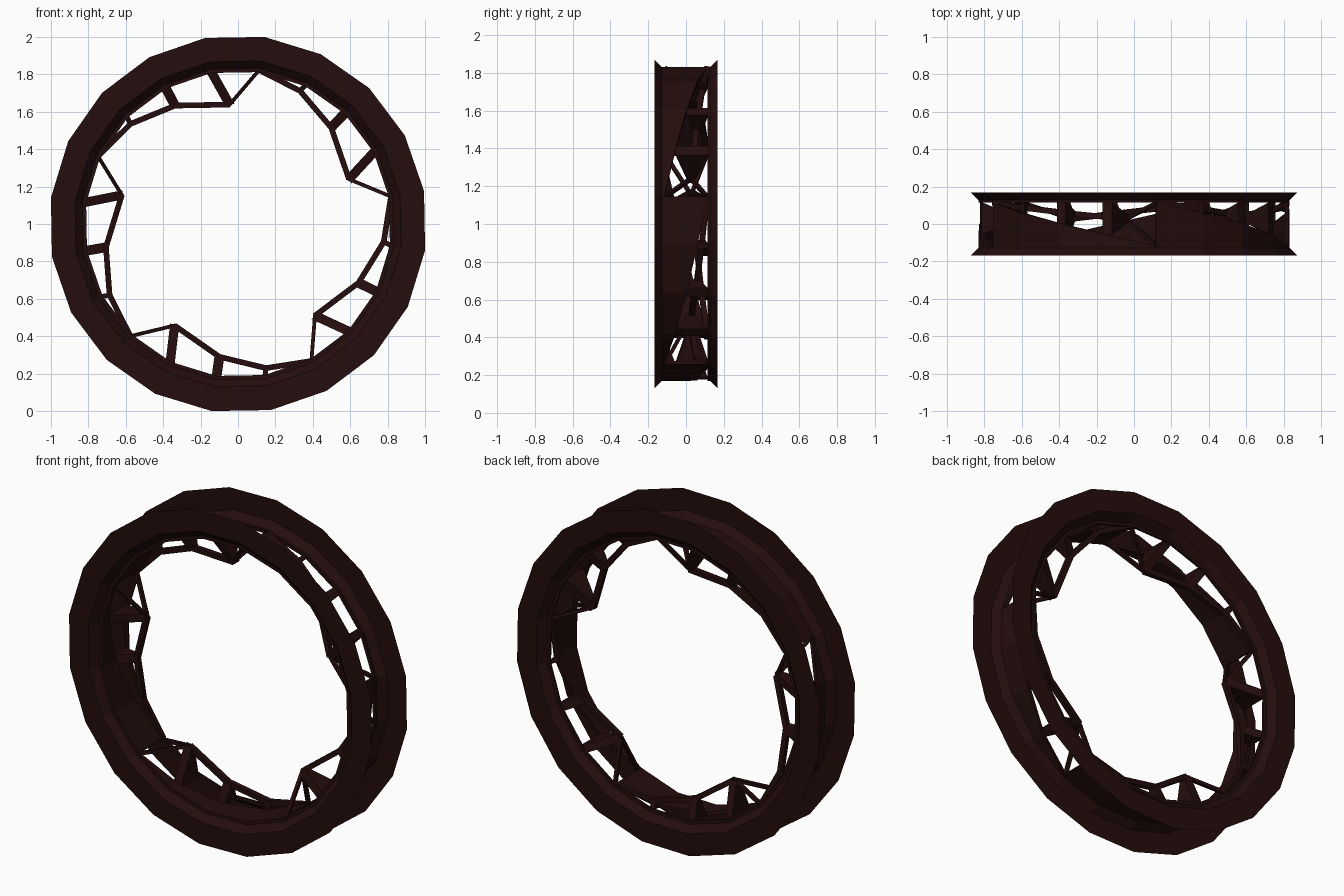
import bpy, bmesh, math
from mathutils import Vector

if "Cube" in bpy.data.objects:
    bpy.data.objects.remove(bpy.data.objects["Cube"])

STEP, START = 18, 10      # 20-sided ring, first corner at 10 degrees
mat = bpy.data.materials.new("dark red brown")
mat.diffuse_color = (0.018, 0.004, 0.004, 1)
mat.use_nodes = True
mat.node_tree.nodes["Principled BSDF"].inputs["Base Color"].default_value = mat.diffuse_color

def pt(r, deg, y):
    a = math.radians(deg)
    return Vector((r * math.cos(a), y, 1 + r * math.sin(a)))

def finish(bm, name):
    bmesh.ops.remove_doubles(bm, verts=bm.verts, dist=1e-5)
    bmesh.ops.recalc_face_normals(bm, faces=bm.faces)
    me = bpy.data.meshes.new(name)
    bm.to_mesh(me)
    bm.free()
    me.materials.append(mat)
    ob = bpy.data.objects.new(name, me)
    bpy.context.collection.objects.link(ob)
    return ob

def face(bm, pts):
    bm.faces.new([bm.verts.new(p) for p in pts])

def prism(bm, a, b):
    # solid between two matching polygons
    va, vb = [bm.verts.new(p) for p in a], [bm.verts.new(p) for p in b]
    bm.faces.new(va)
    bm.faces.new(vb[::-1])
    for i in range(len(a)):
        j = (i + 1) % len(a)
        bm.faces.new((va[i], vb[i], vb[j], va[j]))

def rod(bm, a, b, w=0.024):
    d = (b - a).normalized()
    s = d.cross(Vector((0, 1, 0))).normalized()
    t = d.cross(s)
    corners = [(s * i + t * j) * w / 2 for i, j in ((-1, -1), (1, -1), (1, 1), (-1, 1))]
    prism(bm, [a + c for c in corners], [b + c for c in corners])

# thin side flanges with inner bevel
for name, s in (("front_flange", -1), ("back_flange", 1)):
    bm = bmesh.new()
    prof = [(1.01, 0.168), (0.88, 0.168), (0.84, 0.128)]
    for k in range(20):
        a0, a1 = START + k * STEP, START + (k + 1) * STEP
        for (r0, y0), (r1, y1) in zip(prof, prof[1:]):
            face(bm, [pt(r0, a0, s * y0), pt(r0, a1, s * y0),
                      pt(r1, a1, s * y1), pt(r1, a0, s * y1)])
    finish(bm, name)

# channel floor with five tapering triangular openings
edge = [-0.115, -0.056, 0.002, 0.06, 0.114]
bm = bmesh.new()
for seg in range(5):
    for k in range(4):
        a0 = START + seg * 72 + k * STEP
        for y00, y01, y10, y11 in ((-0.128, -0.128, edge[k], edge[k + 1]),
                                   (0.115, 0.115, 0.128, 0.128)):
            q = [(a0, y00), (a0 + STEP, y01), (a0 + STEP, y11), (a0, y10)]
            prism(bm, [pt(0.84, a, y) for a, y in q], [pt(0.82, a, y) for a, y in q])
finish(bm, "channel_floor")

# inner spur frames: ridge rods, forked end and triangular ribs
ridge = [(0.64, 12), (0.717, 36), (0.785, 55)]
bm_rod, bm_rib = bmesh.new(), bmesh.new()
for seg in range(5):
    a0 = START + seg * 72
    mids = [(edge[k + 1] + 0.11) / 2 for k in range(3)]
    tips = [pt(r, a0 + a, y) for (r, a), y in zip(ridge, mids)]
    for y in (-0.11, 0.11):
        rod(bm_rod, pt(0.835, a0, y), tips[0], 0.02)
    rod(bm_rod, pt(0.832, a0, -0.115), pt(0.832, a0, 0.115), 0.02)
    path = tips + [pt(0.83, a0 + 72, 0.112)]
    for p, q in zip(path, path[1:]):
        rod(bm_rod, p, q, 0.03)
    for k in range(3):
        ang = a0 + (k + 1) * STEP
        half = 0.026 if k < 2 else 0.014
        t = math.radians(ang)
        off = Vector((-math.sin(t), 0, math.cos(t))) * half
        y0 = edge[k + 1]
        tri = [pt(0.828, ang, y0), pt(0.828, ang, 0.115),
               tips[k] + Vector((0, 0.014, 0)), tips[k] - Vector((0, 0.014, 0))]
        prism(bm_rib, [p - off for p in tri], [p + off for p in tri])
finish(bm_rod, "spur_rods")
finish(bm_rib, "spur_ribs")
